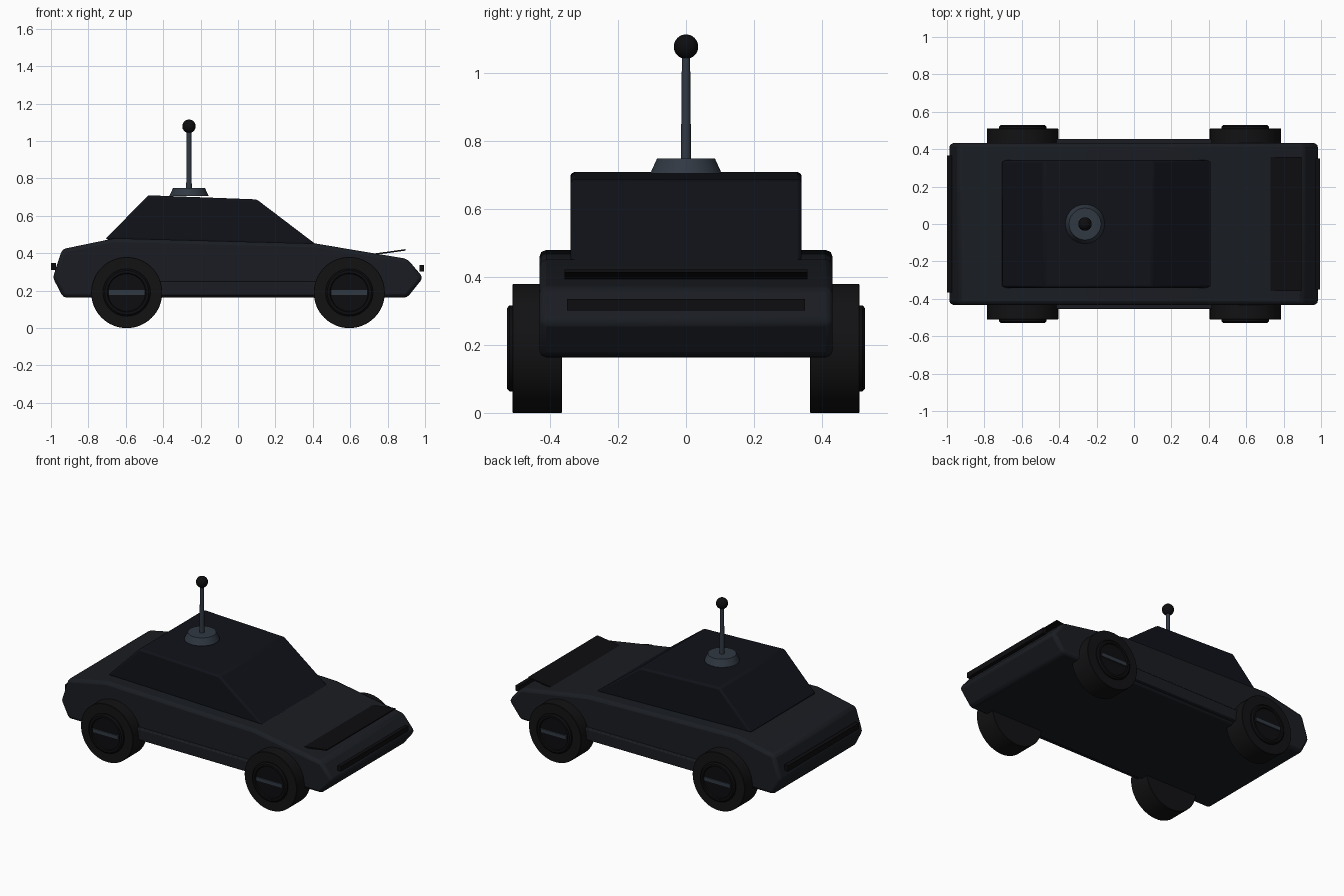
import bpy, bmesh, math
from mathutils import Matrix, Vector

if "Cube" in bpy.data.objects:
    bpy.data.objects.remove(bpy.data.objects["Cube"])


def mat(name, r, g, b):
    m = bpy.data.materials.new(name)
    m.diffuse_color = (r, g, b, 1)
    m.use_nodes = True
    m.node_tree.nodes["Principled BSDF"].inputs["Base Color"].default_value = m.diffuse_color
    return m


PAINT = mat("paint", 0.010, 0.012, 0.016)
GLASS = mat("glass", 0.005, 0.006, 0.010)
RUBBER = mat("rubber", 0.006, 0.006, 0.007)
METAL = mat("metal", 0.03, 0.04, 0.055)
BLACK = mat("black", 0.004, 0.004, 0.005)


def finish(bm, name, material, bevel=0, segments=2):
    bmesh.ops.recalc_face_normals(bm, faces=bm.faces)
    me = bpy.data.meshes.new(name)
    bm.to_mesh(me)
    bm.free()
    ob = bpy.data.objects.new(name, me)
    bpy.context.collection.objects.link(ob)
    me.materials.append(material)
    if bevel:
        mod = ob.modifiers.new("bevel", 'BEVEL')
        mod.width, mod.segments = bevel, segments
        mod.limit_method, mod.angle_limit = 'ANGLE', math.radians(15)
    bpy.ops.object.select_all(action='DESELECT')
    ob.select_set(True)
    bpy.context.view_layer.objects.active = ob
    bpy.ops.object.shade_smooth_by_angle(angle=math.radians(35))
    return ob


def extrude_xz(name, profile, half_width, material, bevel=0, segments=2):
    """Side profile extruded symmetrically across y."""
    bm = bmesh.new()
    face = bm.faces.new([bm.verts.new((x, -half_width, z)) for x, z in profile])
    new = bmesh.ops.extrude_face_region(bm, geom=[face])["geom"]
    verts = [v for v in new if isinstance(v, bmesh.types.BMVert)]
    bmesh.ops.translate(bm, verts=verts, vec=(0, 2 * half_width, 0))
    return finish(bm, name, material, bevel, segments)


def box(name, lo, hi, material, bevel=0):
    lo, hi = Vector(lo), Vector(hi)
    bm = bmesh.new()
    m = Matrix.Translation((lo + hi) / 2) @ Matrix.Diagonal((hi - lo).to_4d())
    bmesh.ops.create_cube(bm, size=1, matrix=m)
    return finish(bm, name, material, bevel)


def lathe(name, profile, matrix, material, steps=48):
    """(radius, height) profile spun about local z; it starts and ends at radius 0."""
    bm = bmesh.new()
    vs = [bm.verts.new((r, 0, h)) for r, h in profile]
    es = [bm.edges.new(p) for p in zip(vs, vs[1:])]
    bmesh.ops.spin(bm, geom=vs + es, cent=(0, 0, 0), axis=(0, 0, 1),
                   angle=2 * math.pi, steps=steps, use_duplicate=False)
    bmesh.ops.remove_doubles(bm, verts=bm.verts, dist=1e-5)
    bmesh.ops.transform(bm, matrix=matrix, verts=bm.verts)
    return finish(bm, name, material)


# Wedge-shaped lower body
extrude_xz("body", [(-0.935, 0.163), (-0.99, 0.27), (-0.94, 0.422), (-0.66, 0.48),
                    (0.415, 0.452), (0.905, 0.37), (0.99, 0.27), (0.905, 0.163)],
           0.432, PAINT, 0.02)

# Cabin
extrude_xz("cabin", [(-0.71, 0.475), (-0.48, 0.71), (0.10, 0.688), (0.42, 0.445)],
           0.341, GLASS, 0.012)

# Raised light cover on the nose
extrude_xz("light_cover", [(0.73, 0.391), (0.73, 0.399), (0.895, 0.422), (0.895, 0.414)],
           0.358, BLACK)

# Bumper bars
box("front_bar", (0.97, -0.35, 0.302), (0.995, 0.35, 0.336), BLACK)
box("rear_bar", (-1.0, -0.367, 0.31), (-0.973, 0.367, 0.348), BLACK)

# Sills and wheels on both sides
for side, s in (("right", -1), ("left", 1)):
    ys = sorted((s * 0.41, s * 0.455))
    box(side + "_sill", (-0.55, ys[0], 0.175), (0.55, ys[1], 0.25), PAINT, 0.006)
    for end, x in (("front", 0.595), ("rear", -0.595)):
        m = Matrix.Translation((x, 0, 0.19)) @ Matrix.Rotation(-s * math.pi / 2, 4, 'X')
        label = f"{end}_{side}_"
        lathe(label + "tyre", [(0, 0.365), (0.188, 0.365), (0.19, 0.367), (0.19, 0.509),
                               (0.188, 0.511), (0, 0.511)], m, RUBBER, 64)
        lathe(label + "hub", [(0, 0.505), (0.127, 0.505), (0.127, 0.52), (0.118, 0.528),
                              (0.104, 0.528), (0.1, 0.52), (0, 0.52)], m, BLACK)
        ys = sorted((s * 0.515, s * 0.528))
        box(label + "hub_bar", (x - 0.094, ys[0], 0.177), (x + 0.094, ys[1], 0.203), METAL)

# Roof antenna
A = Matrix.Translation((-0.262, 0, 0))
lathe("antenna_base", [(0, 0.706), (0.105, 0.706), (0.085, 0.75), (0, 0.75)], A, METAL)
lathe("antenna_mast", [(0, 0.745), (0.015, 0.745), (0.012, 1.06), (0, 1.06)], A, METAL, 24)
bm = bmesh.new()
bmesh.ops.create_uvsphere(bm, u_segments=32, v_segments=16, radius=0.036,
                          matrix=Matrix.Translation((-0.262, 0, 1.079)))
finish(bm, "antenna_ball", BLACK)
